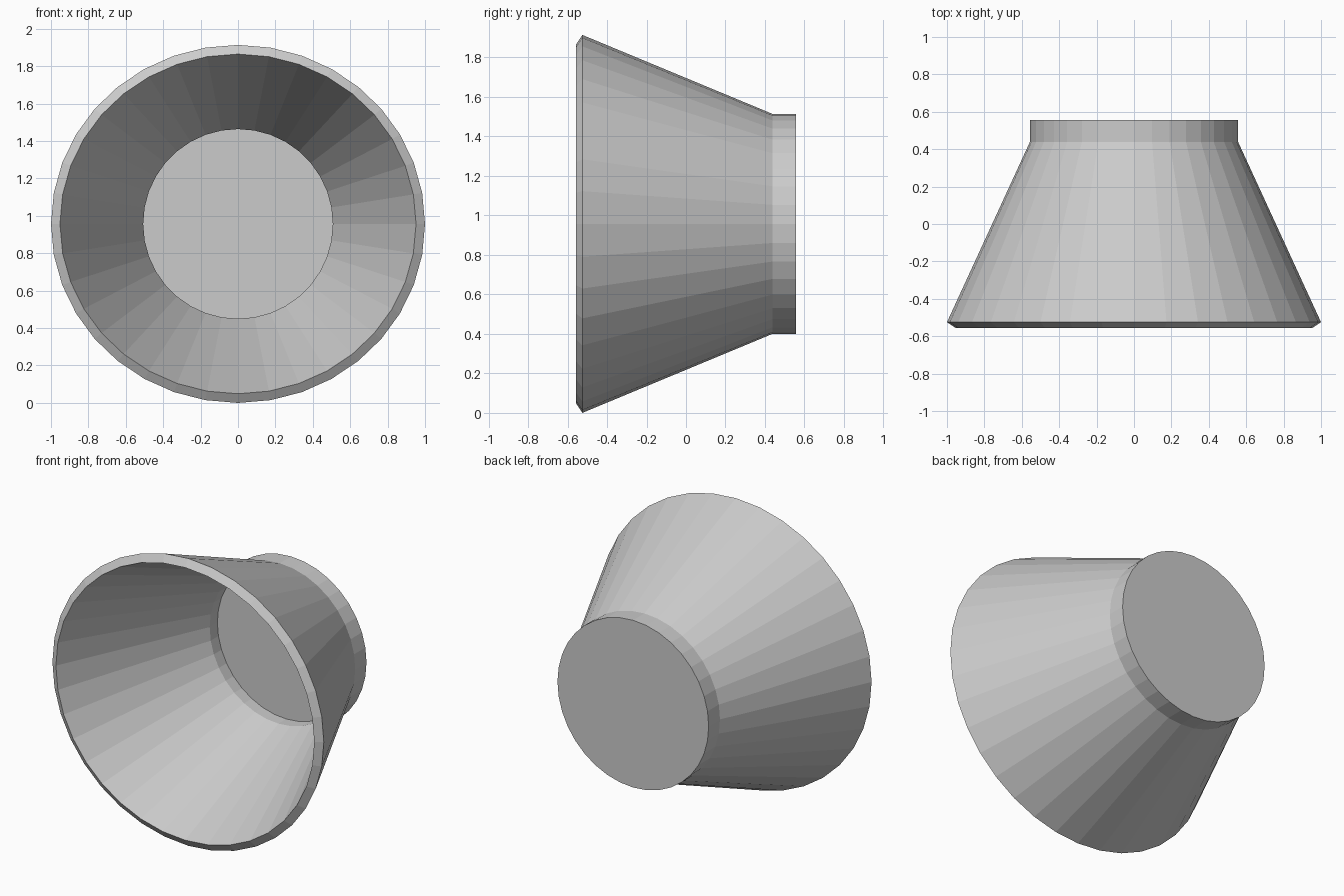
import bpy, bmesh
from math import sin, cos, tau

if "Cube" in bpy.data.objects:
    bpy.data.objects.remove(bpy.data.objects["Cube"])

SIDES = 36
CENTRE_Z = 0.957

# Wall profile: (y, x radius, z radius), outer floor -> rim -> inner floor
PROFILE = [
    (0.557, 0.557, 0.557),    # outer back edge
    (0.438, 0.557, 0.557),    # outer neck
    (-0.525, 1.0, 0.957),     # outer rim
    (-0.557, 0.952, 0.908),   # inner rim
    (0.426, 0.507, 0.507),    # inner neck
    (0.507, 0.507, 0.507),    # inner floor edge
]

bm = bmesh.new()
rings = [[bm.verts.new((rx * cos(tau * i / SIDES), y, CENTRE_Z + rz * sin(tau * i / SIDES)))
          for i in range(SIDES)] for y, rx, rz in PROFILE]

# Walls between neighbouring rings
for a, b in zip(rings, rings[1:]):
    for i in range(SIDES):
        j = (i + 1) % SIDES
        bm.faces.new((a[i], a[j], b[j], b[i]))

# Outer and inner floor discs
bm.faces.new(rings[0])
bm.faces.new(rings[-1])
bmesh.ops.recalc_face_normals(bm, faces=bm.faces)

mesh = bpy.data.meshes.new("flared_cup")
bm.to_mesh(mesh)
bm.free()
cup = bpy.data.objects.new("flared_cup", mesh)
bpy.context.collection.objects.link(cup)
